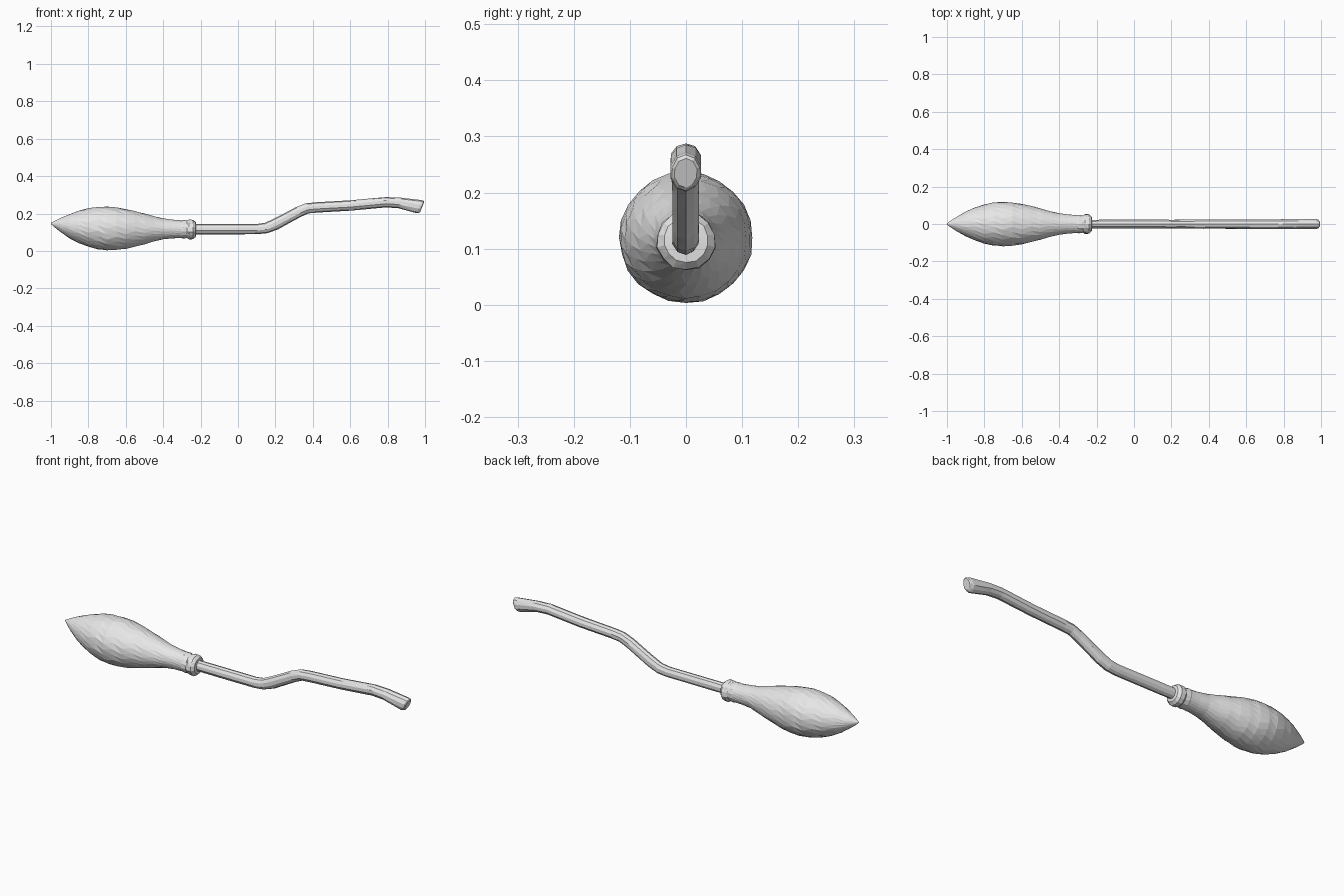
import bpy, bmesh, math, random

random.seed(4)
grey = bpy.data.materials.new("plain grey")
grey.diffuse_color = (0.8, 0.8, 0.8, 1)


def tube(name, rings, sides, ridge=0.0, jitter=0.0, twist=0.0):
    """Loft rings (x, z, half width, half height, tilt degrees) along x."""
    bm = bmesh.new()
    ridges = [1 + random.uniform(-ridge, ridge) for _ in range(sides)]
    loops = []
    for k, (x, z, ry, rz, tilt) in enumerate(rings):
        t = math.radians(tilt)
        loop = []
        for i in range(sides):
            a = 2 * math.pi * (i + 0.5 + twist * (k % 2)) / sides
            s = ridges[i] * (1 + random.uniform(-jitter, jitter))
            v = rz * s * math.sin(a)
            loop.append(bm.verts.new((x - v * math.sin(t),
                                      ry * s * math.cos(a),
                                      z + v * math.cos(t))))
        loops.append(loop)
    for a, b in zip(loops, loops[1:]):
        for i in range(sides):
            j = (i + 1) % sides
            bm.faces.new((a[i], a[j], b[j]))
            bm.faces.new((a[i], b[j], b[i]))
    bm.faces.new(loops[0])
    bm.faces.new(loops[-1])
    bmesh.ops.recalc_face_normals(bm, faces=bm.faces)
    me = bpy.data.meshes.new(name)
    bm.to_mesh(me)
    bm.free()
    me.materials.append(grey)
    ob = bpy.data.objects.new(name, me)
    bpy.context.collection.objects.link(ob)
    return ob


# Bristle bundle: teardrop with an upturned tip
bristles = [(-1.0, .147, .003), (-.985, .144, .014), (-.95, .139, .037),
            (-.90, .132, .065), (-.85, .128, .087), (-.80, .125, .103),
            (-.75, .122, .113), (-.70, .120, .117), (-.65, .119, .114),
            (-.60, .118, .106), (-.55, .118, .095), (-.50, .118, .082),
            (-.45, .118, .068), (-.40, .118, .056), (-.35, .117, .050),
            (-.30, .116, .047), (-.25, .116, .044)]
tube("bristles", [(x, z, r * 1.02, r, 0) for x, z, r in bristles], 24,
     jitter=0.012, twist=0.5)

# Binding collar: lumpy band around the bristle neck
collar = [(-.315, .116, .044), (-.295, .116, .050), (-.272, .115, .047),
          (-.262, .114, .053), (-.240, .114, .052), (-.226, .115, .040),
          (-.224, .116, .020)]
tube("collar", [(x, z, r, r, 0) for x, z, r in collar], 14, jitter=0.03)

# Crooked wooden handle with long ridges and a slanted flared end
handle = [(-.28, .117, .025, .027, 0), (-.10, .117, .025, .027, 0),
          (.10, .117, .025, .027, 2), (.15, .123, .025, .028, 14),
          (.20, .143, .025, .030, 25), (.26, .175, .025, .029, 28),
          (.32, .207, .025, .029, 25), (.37, .228, .026, .027, 14),
          (.42, .233, .026, .027, 4), (.60, .243, .027, .027, 5),
          (.79, .261, .028, .027, 2), (.86, .257, .029, .028, -8),
          (.968, .237, .029, .037, -20), (.981, .236, .026, .034, -22),
          (.985, .235, .021, .028, -22)]
tube("handle", handle, 10, ridge=0.05, jitter=0.02)
